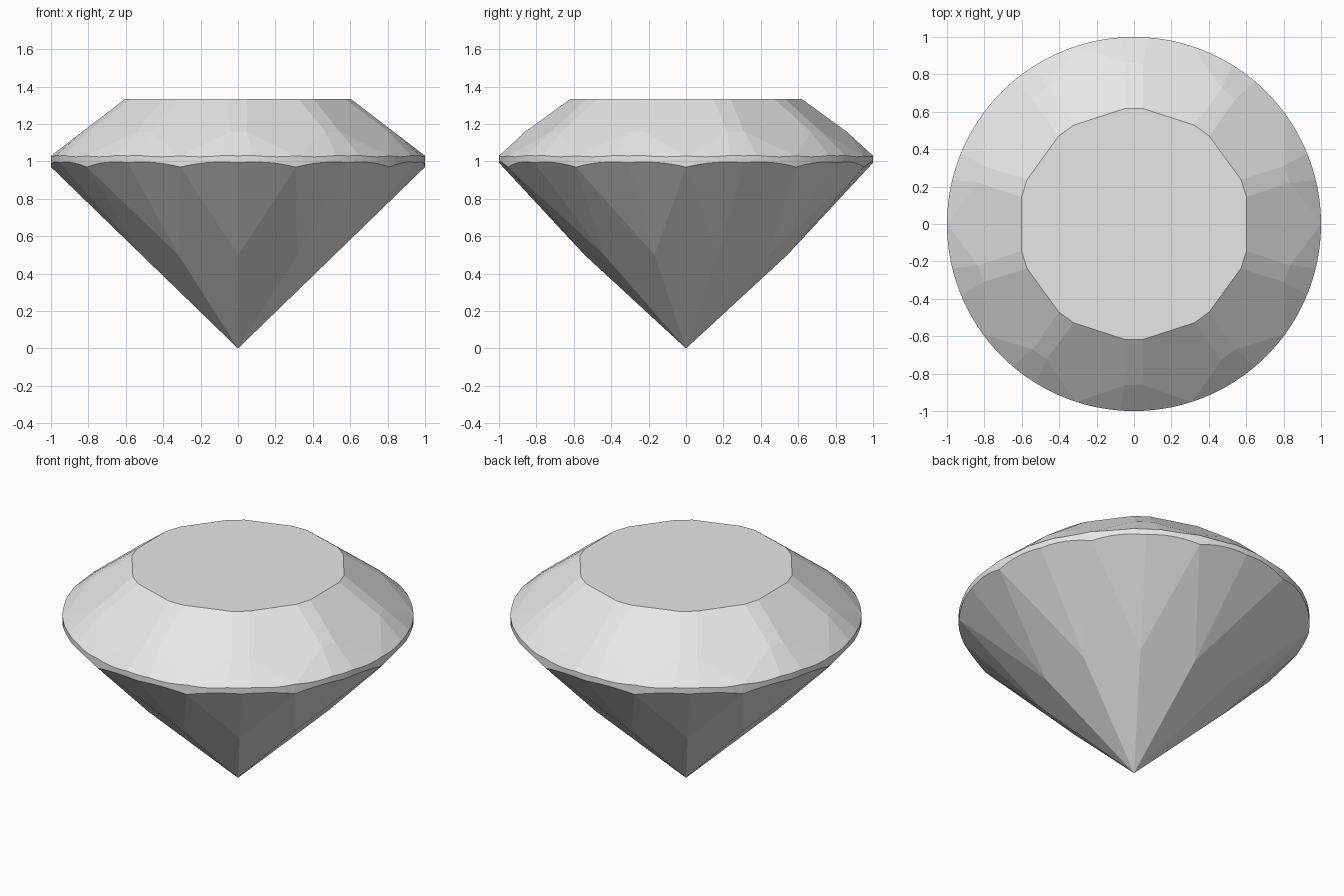
import bpy, bmesh, math
from mathutils import Vector

cube = bpy.data.objects.get("Cube")
if cube:
    bpy.data.objects.remove(cube, do_unlink=True)

FOLDS = 10
STEP = 360 / FOLDS
HALF = STEP / 2
HEIGHT = 1.335
CROWN_Z = 1.03      # upper girdle line
PAVILION_Z = 0.97   # lower girdle line at the cusps


def polar(radius, degrees, z):
    a = math.radians(degrees)
    return Vector((radius * math.cos(a), radius * math.sin(a), z))


def grind(bm, points):
    """Cut one flat facet through three points and close the opening."""
    p, q, r = points
    normal = (q - p).cross(r - p).normalized()
    if normal.dot(Vector((0, 0, 1.01)) - p) > 0:
        normal = -normal
    bmesh.ops.bisect_plane(bm, geom=bm.verts[:] + bm.edges[:] + bm.faces[:],
                           dist=1e-5, plane_co=p, plane_no=normal, clear_outer=True)
    rim = [e for e in bm.edges if e.is_boundary]
    if rim:
        bmesh.ops.holes_fill(bm, edges=rim, sides=0)


def slope_facet(degrees, r1, z1, r2, z2):
    """Three points of a facet facing squarely along one direction."""
    a = polar(r1, degrees, z1)
    side = polar(1, degrees + 90, 0)
    return a, polar(r2, degrees, z2), a + side


# Round blank
bm = bmesh.new()
bmesh.ops.create_cone(bm, cap_ends=True, segments=120, radius1=1, radius2=1, depth=HEIGHT)
bmesh.ops.translate(bm, verts=bm.verts, vec=(0, 0, HEIGHT / 2))

for i in range(FOLDS):
    main = i * STEP
    mid = main + HALF

    # Crown: wide main facet, narrow facet between, small facet by the girdle
    grind(bm, slope_facet(main, 0.602, HEIGHT, 1, CROWN_Z))
    grind(bm, slope_facet(mid, 0.617, HEIGHT, 0.86, 1.1585))
    grind(bm, slope_facet(mid, 0.86, 1.1585, 1, CROWN_Z))

    # Pavilion: long main facet down to the point
    grind(bm, slope_facet(main, 0, 0, 1, PAVILION_Z))

    # Mirrored pairs of girdle facets above and below
    for s in (-1, 1):
        grind(bm, (polar(0.861, mid + s * 3.3, 1.1585),
                   polar(1, mid + s * HALF, CROWN_Z),
                   polar(1, mid + s * 5.7, CROWN_Z)))
        grind(bm, (polar(0.542, mid, 0.5),
                   polar(1, mid + s * HALF, PAVILION_Z),
                   polar(1, mid, 0.993)))

bmesh.ops.remove_doubles(bm, verts=bm.verts, dist=1e-4)
bmesh.ops.recalc_face_normals(bm, faces=bm.faces)

mesh = bpy.data.meshes.new("cut_gem")
bm.to_mesh(mesh)
bm.free()

# Single pale grey material
grey = bpy.data.materials.new("pale_grey")
grey.use_nodes = True
grey.diffuse_color = (0.8, 0.8, 0.8, 1)
grey.node_tree.nodes["Principled BSDF"].inputs["Base Color"].default_value = (0.8, 0.8, 0.8, 1)
mesh.materials.append(grey)

gem = bpy.data.objects.new("cut_gem", mesh)
bpy.context.collection.objects.link(gem)
